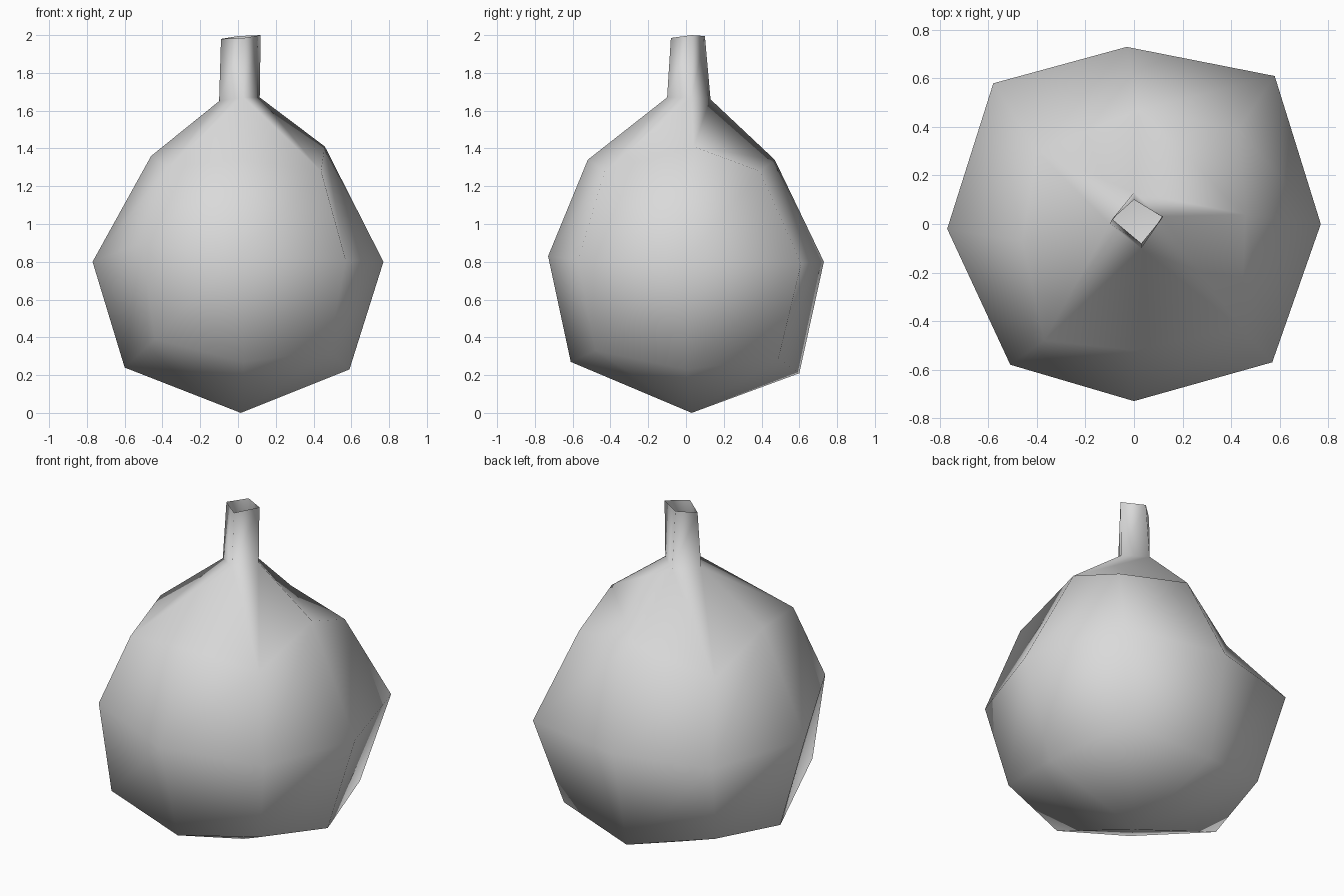
import bpy
import bmesh

default_cube = bpy.data.objects.get("Cube")
if default_cube:
    bpy.data.objects.remove(default_cube, do_unlink=True)

# Body rings, counterclockwise from +x; even entries lie near the axes, odd ones on the diagonals
lower = [(.59, 0, .23), (.46, .49, .29), (-.03, .6, .21), (-.5, .44, .31),
         (-.6, -.03, .24), (-.44, -.56, .39), (.03, -.61, .27), (.48, -.48, .33)]
belly = [(.77, 0, .8), (.58, .61, .79), (-.03, .73, .8), (-.58, .58, .8),
         (-.77, -.02, .8), (-.51, -.58, .9), (0, -.73, .83), (.57, -.57, .81)]
upper = [(.46, .04, 1.41), (.43, .39, 1.28), (.02, .47, 1.34), (-.4, .3, 1.18),
         (-.46, -.07, 1.36), (-.37, -.48, 1.3), (0, -.52, 1.34), (.44, -.43, 1.28)]
# Square neck rings
neck = [(.115, .03, 1.67), (0, .13, 1.66), (-.1, 0, 1.65), (.03, -.1, 1.67)]
rim = [(.12, .03, 2), (0, .1, 1.995), (-.09, .02, 1.98), (.03, -.08, 1.985)]
base_point = (.015, .03, 0)


def bridge(bm, a, b):
    """Join two rings of equal length with quads."""
    n = len(a)
    for i in range(n):
        j = (i + 1) % n
        bm.faces.new((a[i], a[j], b[j], b[i]))


bm = bmesh.new()
lo, mid, up, nk, top = [[bm.verts.new(p) for p in ring]
                        for ring in (lower, belly, upper, neck, rim)]
base = bm.verts.new(base_point)

# Body walls and open neck
bridge(bm, lo, mid)
bridge(bm, mid, up)
bridge(bm, nk, top)

# Base corners and shoulders; the back left shoulder folds along the neck
for q in range(4):
    a, b, c, d = 2 * q, 2 * q + 1, (2 * q + 2) % 8, (q + 1) % 4
    bm.faces.new((base, lo[c], lo[b], lo[a]))
    if q == 0:
        bm.faces.new((up[a], nk[d], nk[q]))
        bm.faces.new((up[a], up[b], up[c], nk[d]))
    else:
        bm.faces.new((up[a], up[b], up[c], nk[d], nk[q]))

mesh = bpy.data.meshes.new("flask_body")
bm.to_mesh(mesh)
bm.free()
mesh.shade_smooth()

# Plain grey finish
grey = bpy.data.materials.new("pale_grey")
grey.use_nodes = True
colour = (.7, .7, .7, 1)
grey.diffuse_color = colour
grey.node_tree.nodes["Principled BSDF"].inputs["Base Color"].default_value = colour
mesh.materials.append(grey)

flask = bpy.data.objects.new("flask_body", mesh)
bpy.context.collection.objects.link(flask)
